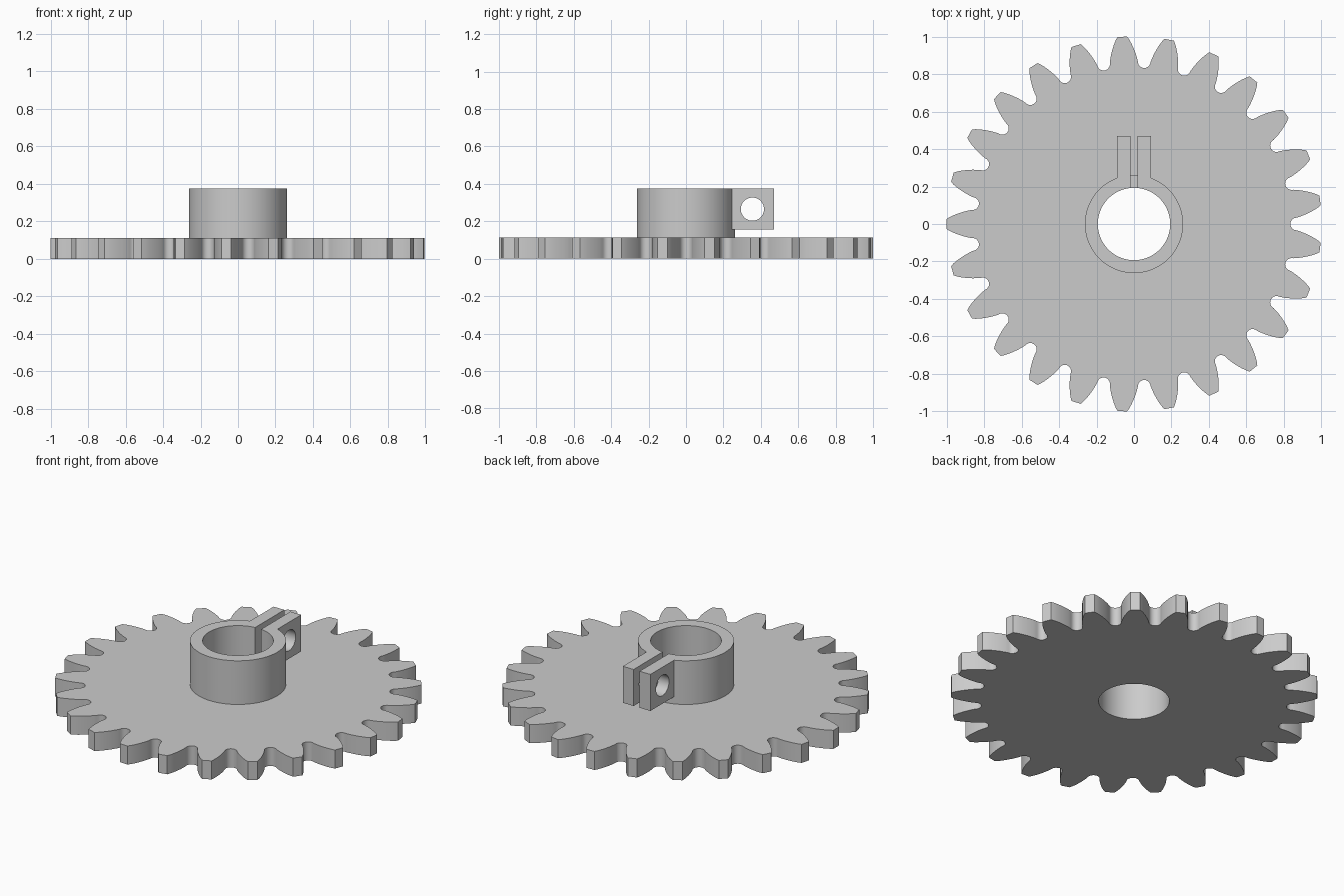
import bpy, bmesh
from math import cos, sin, pi, asin, radians

TEETH = 25
GEAR_TOP = 0.112
HUB_TOP = 0.375
LUG_BOTTOM = 0.155
BORE = 0.193

cube = bpy.data.objects.get("Cube")
if cube:
    bpy.data.objects.remove(cube, do_unlink=True)

steel = bpy.data.materials.new("light_grey_metal")
steel.use_nodes = True
GREY = (0.6, 0.6, 0.6, 1)
steel.diffuse_color = GREY
steel.node_tree.nodes["Principled BSDF"].inputs["Base Color"].default_value = GREY


def prism(name, outline, z0, z1):
    """Extrude a closed xy outline between two heights."""
    bm = bmesh.new()
    face = bm.faces.new([bm.verts.new((x, y, z0)) for x, y in outline])
    top = bmesh.ops.extrude_face_region(bm, geom=[face])["geom"]
    verts = [v for v in top if isinstance(v, bmesh.types.BMVert)]
    bmesh.ops.translate(bm, verts=verts, vec=(0, 0, z1 - z0))
    bmesh.ops.recalc_face_normals(bm, faces=bm.faces)
    mesh = bpy.data.meshes.new(name)
    bm.to_mesh(mesh)
    bm.free()
    mesh.materials.append(steel)
    obj = bpy.data.objects.new(name, mesh)
    bpy.context.collection.objects.link(obj)
    return obj


def circle(r, n=96):
    return [(r * cos(2 * pi * i / n), r * sin(2 * pi * i / n)) for i in range(n)]


def box(name, x0, x1, y0, y1, z0, z1):
    return prism(name, [(x0, y0), (x1, y0), (x1, y1), (x0, y1)], z0, z1)


def combine(obj, tool, operation):
    """Apply a boolean and discard the tool."""
    mod = obj.modifiers.new("boolean", "BOOLEAN")
    mod.operation, mod.object, mod.solver = operation, tool, "EXACT"
    bpy.context.view_layer.update()
    graph = bpy.context.evaluated_depsgraph_get()
    mesh = bpy.data.meshes.new_from_object(obj.evaluated_get(graph))
    obj.modifiers.clear()
    obj.data = mesh
    bpy.data.objects.remove(tool, do_unlink=True)


def gear_outline():
    """Curved flanks joined by round tooth roots."""
    flank = [(1.001, 0.026), (0.985, 0.036), (0.965, 0.046),
             (0.94, 0.056), (0.91, 0.066), (0.885, 0.072)]
    pitch = 2 * pi / TEETH
    root_r, root_c = 0.034, 0.868
    points = []
    for t in range(TEETH):
        mid = pi + t * pitch
        polar = [(r, mid - asin(w / r)) for r, w in reversed(flank)]
        polar += [(r, mid + asin(w / r)) for r, w in flank]
        points += [(r * cos(a), r * sin(a)) for r, a in polar]
        gap = mid + pitch / 2
        for i in range(11):
            a = pi * i / 10
            u, v = root_c - root_r * sin(a), -root_r * cos(a)
            points.append((u * cos(gap) - v * sin(gap), u * sin(gap) + v * cos(gap)))
    return points


# Toothed disc with a central bore
gear = prism("gear_disc", gear_outline(), 0, GEAR_TOP)
combine(gear, prism("bore_cutter", circle(BORE), -0.1, 0.6), "DIFFERENCE")

# Hub with a split clamp on its back
hub = prism("clamp_hub", circle(0.262), GEAR_TOP, HUB_TOP)
combine(hub, box("clamp_block", -0.092, 0.092, 0.1, 0.47, LUG_BOTTOM, HUB_TOP), "UNION")
combine(hub, prism("bore_cutter", circle(BORE), -0.1, 0.6), "DIFFERENCE")
combine(hub, box("slot_cutter", -0.02, 0.02, 0.1, 0.6, LUG_BOTTOM - 0.001, 0.6), "DIFFERENCE")

# Bolt hole across the clamp
bolt = prism("bolt_cutter", circle(0.062, 48), -0.2, 0.2)
bolt.rotation_euler = (0, pi / 2, 0)
bolt.location = (0, 0.355, 0.265)
combine(hub, bolt, "DIFFERENCE")

# Smooth curved walls, sharp edges
bpy.ops.object.select_all(action="DESELECT")
for obj in (gear, hub):
    obj.select_set(True)
bpy.context.view_layer.objects.active = gear
bpy.ops.object.shade_smooth_by_angle(angle=radians(30))
